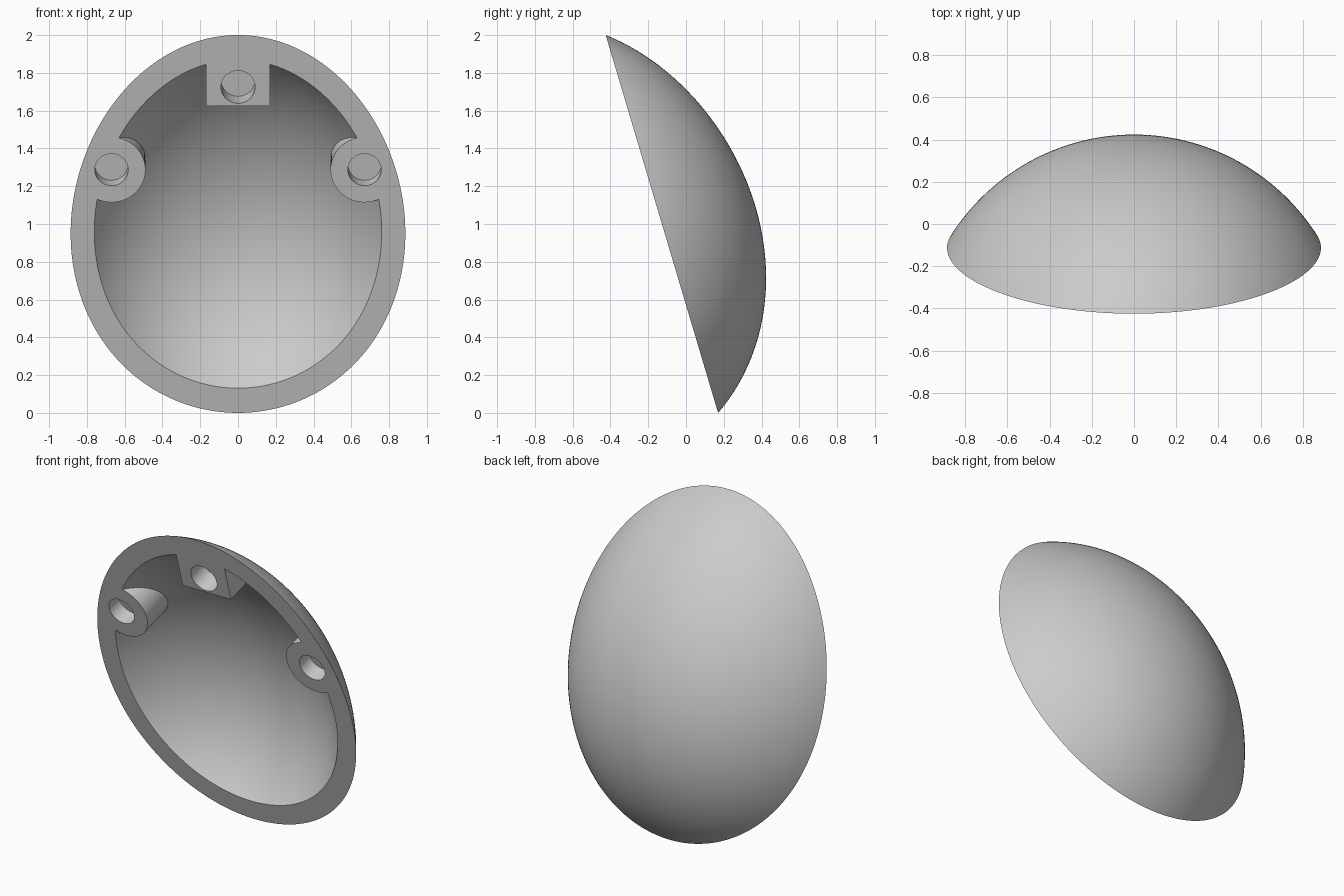
import bpy, bmesh, math
from mathutils import Matrix

cube = bpy.data.objects.get("Cube")
if cube:
    bpy.data.objects.remove(cube, do_unlink=True)

LENGTH = 2.087      # length of the flat rim along the egg axis
AXIS_GAP = 0.533    # distance of the egg axis in front of the rim plane
TILT = math.atan2(0.595, 2.0)

grey = bpy.data.materials.new("plain_grey")
grey.use_nodes = True
grey.diffuse_color = (0.6, 0.6, 0.6, 1)
grey.node_tree.nodes["Principled BSDF"].inputs["Base Color"].default_value = (0.6, 0.6, 0.6, 1)


def make_object(name, bm, helper=True):
    bmesh.ops.recalc_face_normals(bm, faces=bm.faces)
    mesh = bpy.data.meshes.new(name)
    bm.to_mesh(mesh)
    bm.free()
    mesh.materials.append(grey)
    obj = bpy.data.objects.new(name, mesh)
    bpy.context.collection.objects.link(obj)
    obj.hide_render = helper
    return obj


def egg_cap(name, half_width, half_length, forward=0.0, helper=True, rings=96, arc=64):
    """Slice of an egg of revolution: x across, y depth behind the rim, z along the axis."""
    bm = bmesh.new()
    mid = LENGTH / 2
    tip_low = bm.verts.new((0, 0, mid - half_length))
    tip_high = bm.verts.new((0, 0, mid + half_length))
    rows = []
    for i in range(1, rings):
        u = -math.cos(math.pi * i / rings)
        w = half_width * math.sqrt(1 - u * u) * (1 - 0.05 * u)
        radius, limit = math.hypot(w, AXIS_GAP), math.atan2(w, AXIS_GAP)
        row = []
        for j in range(arc + 1):
            a = limit * (2 * j / arc - 1)
            depth = 0 if j in (0, arc) else radius * math.cos(a) - AXIS_GAP
            row.append(bm.verts.new((radius * math.sin(a), depth, mid + half_length * u)))
        rows.append(row)
    for lower, upper in zip(rows, rows[1:]):
        for j in range(arc):
            bm.faces.new((lower[j], lower[j + 1], upper[j + 1], upper[j]))
    for j in range(arc):
        bm.faces.new((tip_low, rows[0][j + 1], rows[0][j]))
        bm.faces.new((tip_high, rows[-1][j], rows[-1][j + 1]))
    rim = [tip_low] + [r[-1] for r in rows] + [tip_high] + [r[0] for r in reversed(rows)]
    face = bm.faces.new(rim)
    if forward:
        result = bmesh.ops.extrude_face_region(bm, geom=[face])
        moved = [g for g in result["geom"] if isinstance(g, bmesh.types.BMVert)]
        bmesh.ops.translate(bm, verts=moved, vec=(0, -forward, 0))
        if face.is_valid:
            bmesh.ops.delete(bm, geom=[face], context="FACES_ONLY")
    return make_object(name, bm, helper)


def rod(name, x, z, radius, front, back):
    bm = bmesh.new()
    place = Matrix.Translation((x, (front + back) / 2, z)) @ Matrix.Rotation(math.pi / 2, 4, "X")
    bmesh.ops.create_cone(bm, cap_ends=True, segments=72, radius1=radius, radius2=radius,
                          depth=back - front, matrix=place)
    return make_object(name, bm)


def block(name, z_low, z_high, width, front, back):
    bm = bmesh.new()
    place = Matrix.Translation((0, (front + back) / 2, (z_low + z_high) / 2))
    size = Matrix.Diagonal((width, back - front, z_high - z_low, 1))
    bmesh.ops.create_cube(bm, size=1, matrix=place @ size)
    return make_object(name, bm)


def subtract(target, cutters):
    for cutter in cutters:
        mod = target.modifiers.new("cut", "BOOLEAN")
        mod.operation, mod.solver, mod.object = "DIFFERENCE", "EXACT", cutter
    bpy.context.view_layer.update()
    result = bpy.data.meshes.new_from_object(
        target.evaluated_get(bpy.context.evaluated_depsgraph_get()))
    target.modifiers.clear()
    target.data = result
    for cutter in cutters:
        bpy.data.objects.remove(cutter, do_unlink=True)


# Outer egg slice and the hollow inside it
shell = egg_cap("egg_shell", 0.885, LENGTH / 2, helper=False)
cavity = egg_cap("cavity_cutter", 0.76, 0.907, forward=0.15)

# Bosses are left standing where the hollow is interrupted
bosses = [block("top_boss", 1.696, 2.3, 0.34, -0.4, 0.7)]
holes = [rod("top_hole", 0, 1.80, 0.09, -0.1, 0.13)]
for side, sign in (("left", 1), ("right", -1)):
    bosses.append(rod(side + "_boss", sign * 0.67, 1.343, 0.18, -0.4, 0.7))
    holes.append(rod(side + "_hole", sign * 0.67, 1.343, 0.088, -0.1, 0.1))
subtract(cavity, bosses)
subtract(shell, [cavity] + holes)

# Lean the shell so its rim faces forward and slightly down
shell.data.transform(Matrix.Translation((0, 0.17, 0)) @ Matrix.Rotation(TILT, 4, "X"))

for obj in bpy.context.selected_objects:
    obj.select_set(False)
shell.select_set(True)
bpy.context.view_layer.objects.active = shell
bpy.ops.object.shade_smooth_by_angle(angle=math.radians(30))
